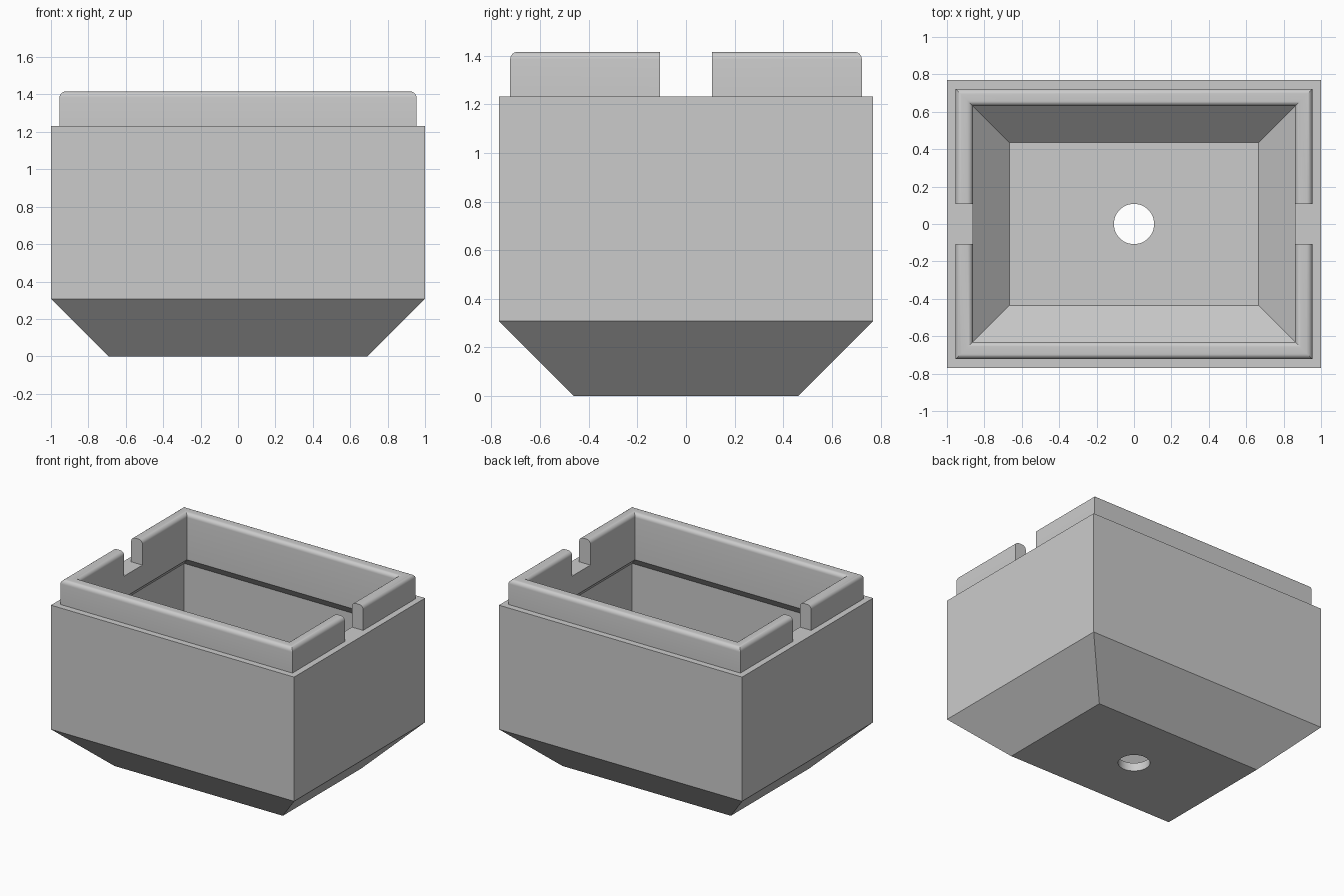
import bpy, bmesh, math

cube = bpy.data.objects.get("Cube")
if cube:
    bpy.data.objects.remove(cube, do_unlink=True)

MM = 2 / 65                      # design unit
HALF_X, HALF_Y = 32.5, 25
FILLET, STEPS = 1.0, 6

grey = bpy.data.materials.new("light grey")
grey.use_nodes = True
colour = (0.6, 0.6, 0.6, 1)
grey.diffuse_color = colour
grey.node_tree.nodes["Principled BSDF"].inputs["Base Color"].default_value = colour


def make_object(name, bm):
    bmesh.ops.recalc_face_normals(bm, faces=bm.faces)
    mesh = bpy.data.meshes.new(name)
    bm.to_mesh(mesh)
    bm.free()
    mesh.materials.append(grey)
    obj = bpy.data.objects.new(name, mesh)
    bpy.context.collection.objects.link(obj)
    return obj


def fillet(inset, z, start):
    """Quarter round about a centre, turning clockwise from start degrees."""
    angles = [math.radians(start - 90 * i / STEPS) for i in range(STEPS + 1)]
    return [(inset + FILLET * math.cos(a), z + FILLET * math.sin(a)) for a in angles]


# Wall profile as (inset from the outer wall, height), outside to inside
rim_out, rim_in, rim_top = 1.5, 4.5, 46
profile = [(10, 0), (0, 10), (0, 40), (rim_out, 40)]
profile += fillet(rim_out + FILLET, rim_top - FILLET, 180)
profile += fillet(rim_in - FILLET, rim_top - FILLET, 90)
profile += [(rim_in, 34.8), (2, 32.3), (2, 10.83), (10.83, 2)]

# Container shell: rectangular rings joined along the profile
bm = bmesh.new()
rings = []
for inset, z in profile:
    x, y = HALF_X - inset, HALF_Y - inset
    rings.append([bm.verts.new((sx * x * MM, sy * y * MM, z * MM))
                  for sx, sy in ((-1, -1), (1, -1), (1, 1), (-1, 1))])
for low, high in zip(rings, rings[1:]):
    for i in range(4):
        j = (i + 1) % 4
        bm.faces.new((low[i], low[j], high[j], high[i]))
bm.faces.new(rings[0])
bm.faces.new(rings[-1])
container = make_object("container", bm)

# Cutter for the two side notches in the rim
bm = bmesh.new()
bmesh.ops.create_cube(bm, size=1)
bmesh.ops.scale(bm, vec=(2.4, 7 * MM, 10 * MM), verts=bm.verts)
bmesh.ops.translate(bm, vec=(0, 0, 45 * MM), verts=bm.verts)
notch_cutter = make_object("notch_cutter", bm)

# Cutter for the drain hole
bm = bmesh.new()
bmesh.ops.create_cone(bm, cap_ends=True, segments=48, radius1=3.5 * MM,
                      radius2=3.5 * MM, depth=8 * MM)
hole_cutter = make_object("drain_hole_cutter", bm)

for cutter in (notch_cutter, hole_cutter):
    mod = container.modifiers.new(cutter.name, "BOOLEAN")
    mod.operation = "DIFFERENCE"
    mod.solver = "EXACT"
    mod.object = cutter
    cutter.hide_render = True

# Apply the cuts, then smooth only the rounded edges
bpy.ops.object.select_all(action="DESELECT")
container.select_set(True)
bpy.context.view_layer.objects.active = container
for mod in list(container.modifiers):
    bpy.ops.object.modifier_apply(modifier=mod.name)
for cutter in (notch_cutter, hole_cutter):
    bpy.data.objects.remove(cutter, do_unlink=True)
bpy.ops.object.shade_smooth_by_angle(angle=math.radians(30))
